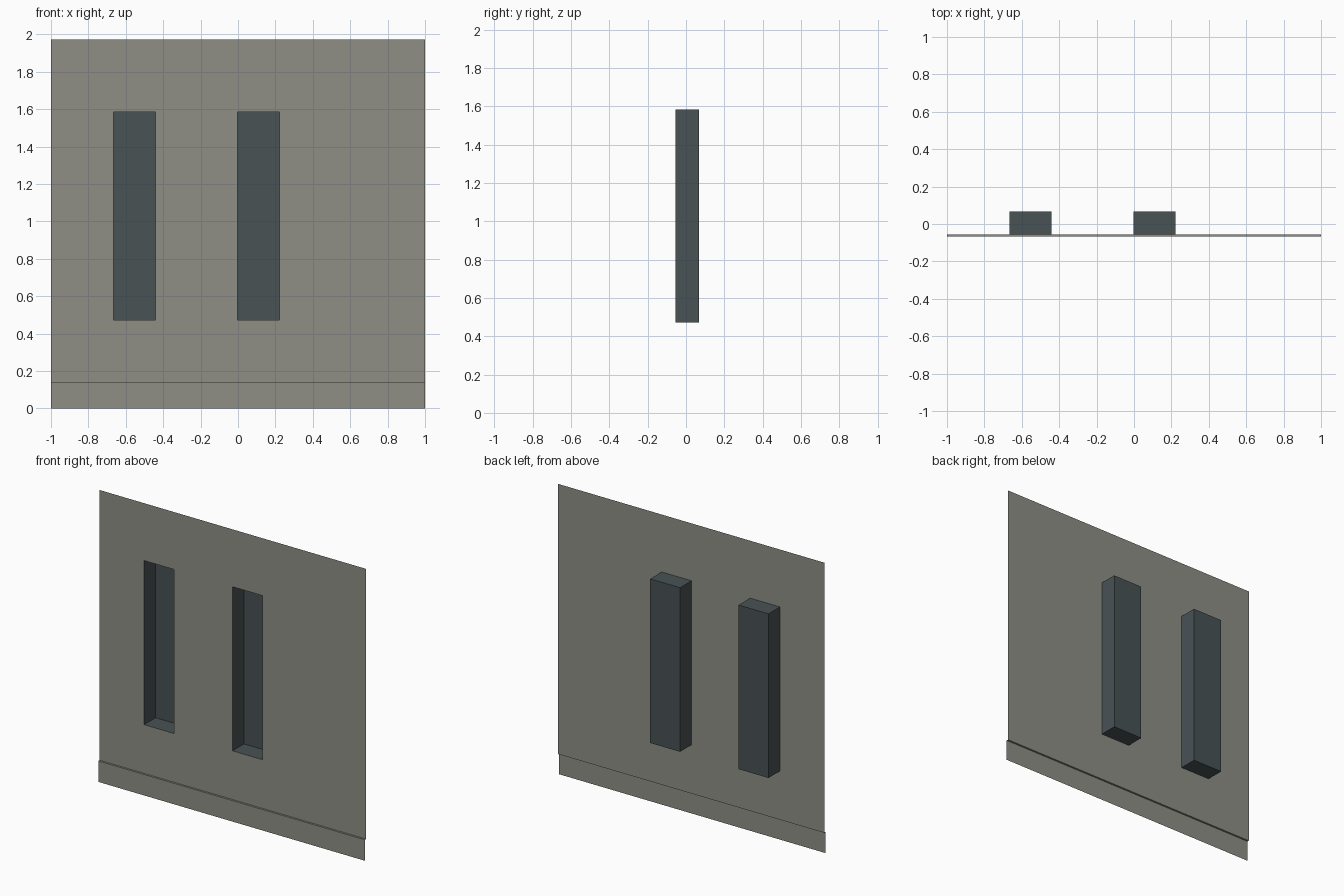
import bpy, bmesh

cube = bpy.data.objects.get("Cube")
if cube:
    bpy.data.objects.remove(cube, do_unlink=True)


def material(name, rgb):
    m = bpy.data.materials.new(name)
    m.use_nodes = True
    m.diffuse_color = (*rgb, 1)
    m.node_tree.nodes["Principled BSDF"].inputs["Base Color"].default_value = (*rgb, 1)
    return m


stone = material("warm grey plaster", (0.275, 0.275, 0.238))
slate = material("dark slate", (0.066, 0.084, 0.091))

FRONT, WALL, BACK = -0.068, -0.055, 0.068
SKIRT_TOP, TOP = 0.142, 1.973
SILL, HEAD = 0.472, 1.584
NICHES = {"right_niche": (-0.666, -0.442), "left_niche": (-0.003, 0.221)}


def sheet_object(name, quads, mat):
    """Build one open surface from a list of four-cornered faces."""
    bm = bmesh.new()
    for corners in quads:
        bm.faces.new([bm.verts.new(c) for c in corners])
    bmesh.ops.remove_doubles(bm, verts=bm.verts, dist=0.0001)
    mesh = bpy.data.meshes.new(name)
    bm.to_mesh(mesh)
    bm.free()
    mesh.materials.append(mat)
    obj = bpy.data.objects.new(name, mesh)
    bpy.context.collection.objects.link(obj)
    return obj


def upright(x0, x1, z0, z1, y):
    return [(x0, y, z0), (x1, y, z0), (x1, y, z1), (x0, y, z1)]


# Thin wall panel, with openings left where the niches sit
xs = [-1, *[x for span in NICHES.values() for x in span], 1]
zs = [SKIRT_TOP, SILL, HEAD, TOP]
panels = []
for x0, x1 in zip(xs, xs[1:]):
    for z0, z1 in zip(zs, zs[1:]):
        if not ((x0, x1) in NICHES.values() and z0 == SILL):
            panels.append(upright(x0, x1, z0, z1, WALL))
sheet_object("wall_panel", panels, stone)

# Skirting: a strip set forward of the wall, with a narrow ledge
ledge = [(-1, FRONT, SKIRT_TOP), (1, FRONT, SKIRT_TOP),
         (1, WALL, SKIRT_TOP), (-1, WALL, SKIRT_TOP)]
sheet_object("skirting", [upright(-1, 1, 0, SKIRT_TOP, FRONT), ledge], stone)

# Deep niches, open to the front
for name, (x0, x1) in NICHES.items():
    front = upright(x0, x1, SILL, HEAD, WALL)
    back = upright(x0, x1, SILL, HEAD, BACK)
    sides = [[front[i], front[(i + 1) % 4], back[(i + 1) % 4], back[i]] for i in range(4)]
    sheet_object(name, [back, *sides], slate)
